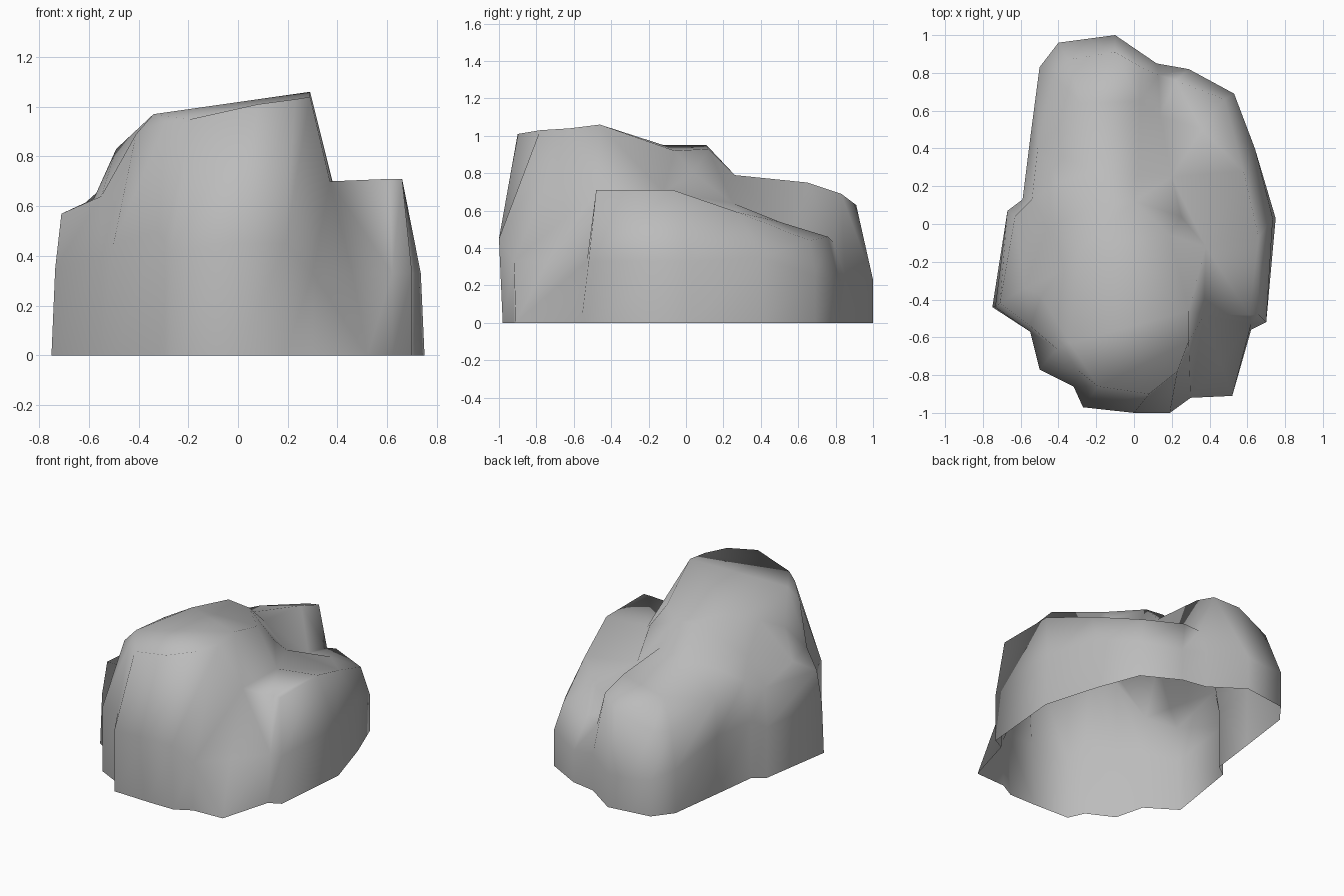
import bpy
import bmesh
from mathutils import Vector
from mathutils.geometry import delaunay_2d_cdt

default_cube = bpy.data.objects.get("Cube")
if default_cube:
    bpy.data.objects.remove(default_cube, do_unlink=True)


def make_material(name, colour):
    material = bpy.data.materials.new(name)
    material.use_nodes = True
    material.diffuse_color = colour
    material.node_tree.nodes["Principled BSDF"].inputs["Base Color"].default_value = colour
    return material


# Ground outline, counter-clockwise from the front (x, y)
ground = [(-.27, -.97), (0, -.98), (.19, -.98), (.3, -.92), (.52, -.91), (.62, -.56),
          (.7, -.52), (.75, .03), (.64, .4), (.53, .69), (.29, .82), (.12, .85),
          (-.1, 1), (-.25, .98), (-.4, .96), (-.5, .83), (-.55, .45), (-.59, .13),
          (-.67, .07), (-.75, -.44), (-.55, -.57), (-.5, -.77), (-.32, -.86)]

# Height of the belly above each ground point
belly_heights = [.42, .45, .45, .33, .33, .33, .33, .33, .35, .25, .22, .25,
                 .23, .23, .25, .3, .4, .4, .35, .35, .4, .45, .5]
belly = [Vector((x, y, z)) for (x, y), z in zip(ground, belly_heights)]
belly[1].y = belly[2].y = -1          # the front bulges slightly
belly[4] = (belly[3] + belly[5]) / 2  # the front left corner is sliced off
belly[5].y = -.53
belly[7].x = .735
belly[19].x = -.735

# Shoulder line where the walls turn into the top (x, y, z)
shoulder = [(-.19, -.86, .95), (.08, -.9, 1.01), (.23, -.78, 1.03), (.29, -.62, 1.04),
            (.37, -.48, .7), (.61, -.48, .71), (.66, -.48, .71), (.66, -.07, .71),
            (.58, .28, .59), (.48, .66, .44), (.22, .76, .46), (.13, .79, .43),
            (.04, .83, .69), (-.1, .91, .63), (-.35, .87, .54), (-.43, .78, .53),
            (-.51, .4, .63), (-.54, .13, .66), (-.63, .04, .6), (-.71, -.42, .57),
            (-.55, -.54, .64), (-.41, -.66, .89), (-.29, -.78, .94)]

# Named points on the top
top_points = {
    "peak": (.29, -.46, 1.06), "front_brow": (-.34, -.63, .97),
    "side_brow": (-.27, -.12, .95), "rear_brow": (-.15, .11, .95),
    "rear_step": (0, .12, .93), "dip": (.19, -.06, .92),
    "brow_flank": (-.39, -.25, .9), "left_slope": (.25, .04, .8),
    "shelf_inner": (.38, -.12, .7), "valley_head": (.2, .25, .64),
    "valley_foot": (.14, .57, .48), "lump_top": (.36, .5, .54),
    "ridge_left": (.03, .65, .75), "ridge_head": (.02, .26, .79),
    "ridge_centre": (-.2, .28, .77), "ridge_side": (-.4, .22, .74),
    "ridge_tail": (-.28, .64, .67), "flank": (-.49, -.38, .83),
    "flank_foot": (-.58, -.34, .63), "notch": (-.46, -.02, .75)}

# Crease lines that the top triangles must follow
creases = [("peak", "front_brow"), ("peak", "dip"), ("dip", "rear_step"),
           ("rear_step", "rear_brow"), ("rear_brow", "side_brow"),
           ("side_brow", "front_brow"), ("dip", "left_slope"),
           ("left_slope", "valley_head"), ("valley_head", "valley_foot"),
           ("peak", "shelf_inner"), ("shelf_inner", "valley_head"),
           ("ridge_head", "ridge_left"), ("ridge_head", "ridge_centre"),
           ("ridge_centre", "ridge_tail"), ("brow_flank", "flank")]

bm = bmesh.new()
count = len(ground)
base, middle, rim = [[bm.verts.new(p) for p in ring]
                     for ring in ([(x, y, 0) for x, y in ground], belly, shoulder)]

# Walls around the stone
for lower, upper in ((base, middle), (middle, rim)):
    for i in range(count):
        j = (i + 1) % count
        if i not in (3, 4):
            bm.faces.new((lower[i], lower[j], upper[j], upper[i]))

# Sliced corner: a leaning kite from the ground up to the shelf
left, centre, right = middle[3:6]
for corners in ((base[3], base[4], left), (base[4], base[5], right),
                (base[4], centre, left), (base[4], right, centre),
                (left, centre, rim[4]), (centre, right, rim[4]),
                (left, rim[4], rim[3]), (right, rim[5], rim[4])):
    bm.faces.new(corners)

# Top surface, triangulated between the shoulder line and the named points
names = list(top_points)
top_verts = rim + [bm.verts.new(top_points[n]) for n in names]
edges = [(i, (i + 1) % count) for i in range(count)]
edges += [(count + names.index(a), count + names.index(b)) for a, b in creases]
result = delaunay_2d_cdt([v.co.xy for v in top_verts], edges, [], 1, 1e-5)
sources = result[3]
for face in result[2]:
    corners = [top_verts[sources[k][0]] for k in face if sources[k]]
    if len(set(corners)) == 3:
        new_face = bm.faces.new(corners)
        new_face.normal_update()
        if new_face.normal.z < 0:
            new_face.normal_flip()

# Weathered stone is softly shaded all over
for face in bm.faces:
    face.smooth = True

mesh = bpy.data.meshes.new("boulder")
bm.to_mesh(mesh)
bm.free()
mesh.materials.append(make_material("stone grey", (.5, .5, .5, 1)))
boulder = bpy.data.objects.new("boulder", mesh)
bpy.context.collection.objects.link(boulder)
